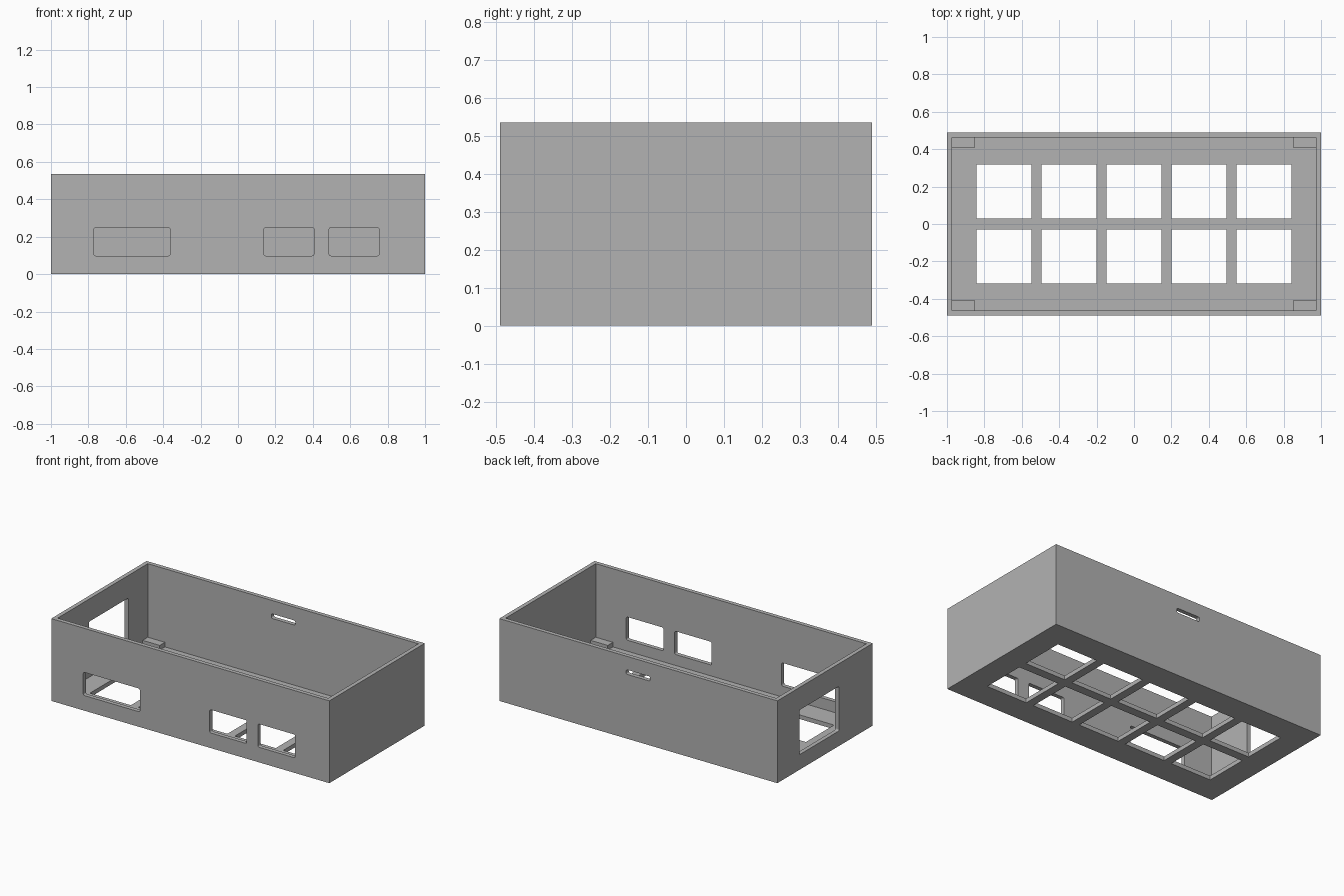
import bpy
import bmesh
from mathutils import Vector

old = bpy.data.objects.get("Cube")
if old:
    bpy.data.objects.remove(old, do_unlink=True)

HX, HY, H, T = 1.0, 0.49, 0.535, 0.027   # half length, half depth, height, wall

grey = bpy.data.materials.new("plain grey")
grey.use_nodes = True
grey.diffuse_color = (0.448, 0.448, 0.448, 1)
grey.node_tree.nodes["Principled BSDF"].inputs["Base Color"].default_value = grey.diffuse_color


def box(name, x, y, z, round_axis=None, radius=0.01):
    """Box between (min, max) pairs; edges along round_axis may be rounded."""
    bm = bmesh.new()
    bmesh.ops.create_cube(bm, size=1)
    for v in bm.verts:
        v.co = Vector([(a + b) / 2 + c * (b - a) for (a, b), c in zip((x, y, z), v.co)])
    if round_axis is not None:
        edges = [e for e in bm.edges
                 if abs((e.verts[0].co - e.verts[1].co).normalized()[round_axis]) > 0.9]
        bmesh.ops.bevel(bm, geom=edges, offset=radius, segments=3, profile=0.5,
                        affect='EDGES')
    mesh = bpy.data.meshes.new(name)
    bm.to_mesh(mesh)
    bm.free()
    mesh.materials.append(grey)
    ob = bpy.data.objects.new(name, mesh)
    bpy.context.collection.objects.link(ob)
    return ob


def cut(target, cutter):
    """Subtract the cutter from the target and discard it."""
    cutter.hide_render = True
    mod = target.modifiers.new("cut", 'BOOLEAN')
    mod.operation, mod.solver, mod.object = 'DIFFERENCE', 'EXACT', cutter
    bpy.context.view_layer.objects.active = target
    bpy.ops.object.modifier_apply(modifier=mod.name)
    bpy.data.objects.remove(cutter, do_unlink=True)


# Open-topped case
case = box("case", (-HX, HX), (-HY, HY), (0, H))
cut(case, box("cavity", (-HX + T, HX - T), (-HY + T, HY - T), (T, H + 0.1)))

# Front windows
for x in ((-0.77, -0.363), (0.139, 0.406), (0.487, 0.754)):
    cut(case, box("front_window", x, (-HY - 0.05, -HY + 0.06), (0.098, 0.249), 1))

# Slot in the back wall and large opening in the right wall
cut(case, box("back_slot", (-0.085, 0.088), (HY - 0.06, HY + 0.05), (0.418, 0.448), 1))
cut(case, box("side_opening", (-HX - 0.05, -HX + 0.06), (-0.143, 0.263), (0.098, 0.388), 0))

# Floor grid of two rows of five openings
for i in range(-2, 3):
    for s in (-1, 1):
        cx, cy = i * 0.3475, s * 0.1735
        cut(case, box("floor_opening", (cx - 0.147, cx + 0.147),
                      (cy - 0.1445, cy + 0.1445), (-0.05, 0.06)))

# Corner blocks resting on the floor
for sx, nx in ((-1, "right"), (1, "left")):
    for sy, ny in ((-1, "front"), (1, "back")):
        box(f"{ny}_{nx}_corner_block", sorted((sx * 0.85, sx * (HX - T))),
            sorted((sy * 0.41, sy * (HY - T))), (T, 0.057))
